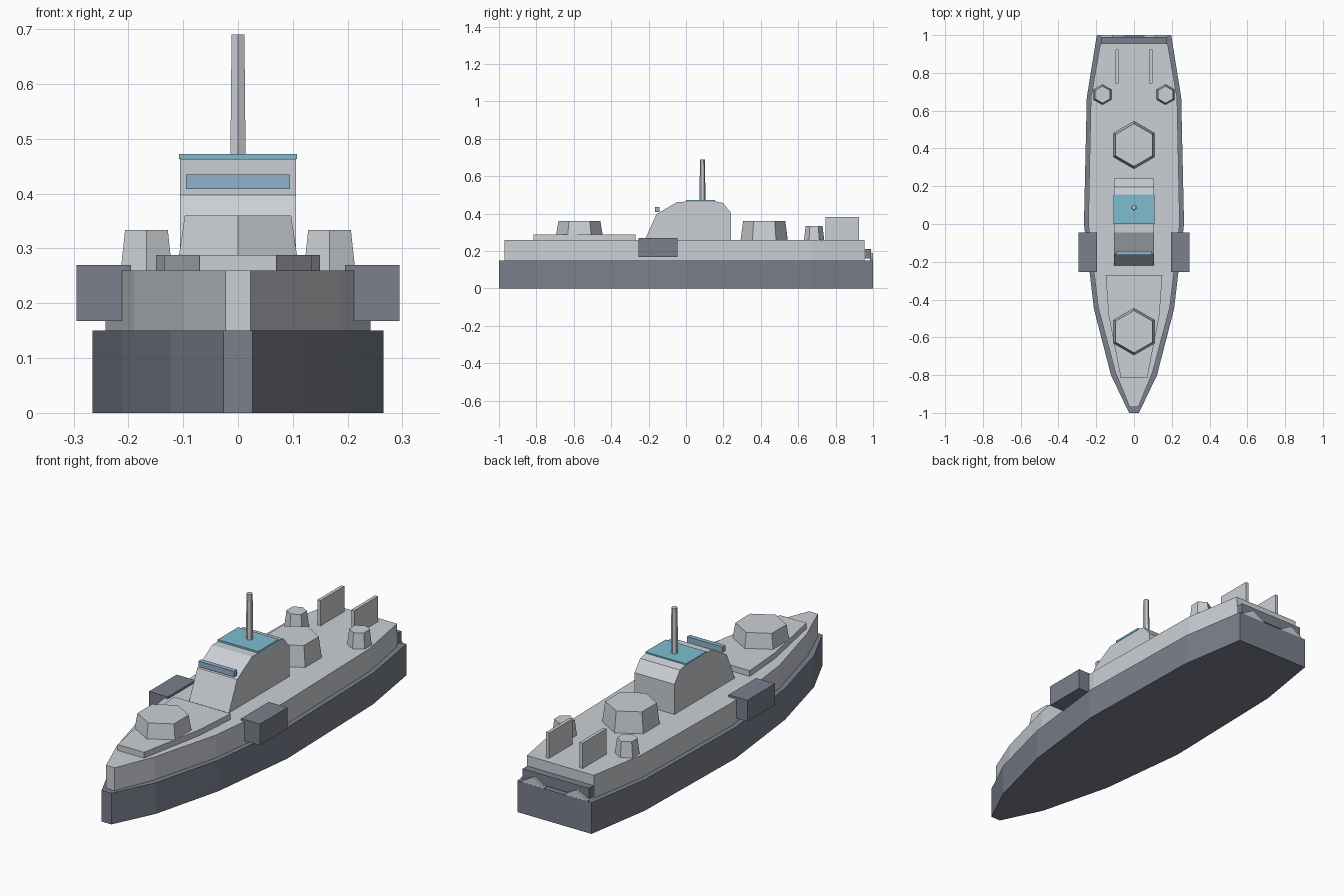
import bpy
import bmesh
from math import sin, cos, pi

cube = bpy.data.objects.get("Cube")
if cube:
    bpy.data.objects.remove(cube)


def make_material(name, rgb):
    mat = bpy.data.materials.new(name)
    mat.use_nodes = True
    mat.diffuse_color = (*rgb, 1)
    mat.node_tree.nodes["Principled BSDF"].inputs["Base Color"].default_value = (*rgb, 1)
    return mat


LIGHT = make_material("light grey", (0.60, 0.63, 0.665))
DARK = make_material("slate grey", (0.195, 0.214, 0.264))
TEAL = make_material("teal", (0.21, 0.51, 0.63))
GLASS = make_material("window blue", (0.28, 0.45, 0.60))


def loft(name, ring_a, ring_b, mat):
    """Flat-shaded solid between two matching rings of points."""
    bm = bmesh.new()
    a = [bm.verts.new(p) for p in ring_a]
    b = [bm.verts.new(p) for p in ring_b]
    bm.faces.new(a)
    bm.faces.new(b)
    for i in range(len(a)):
        j = (i + 1) % len(a)
        bm.faces.new((a[i], a[j], b[j], b[i]))
    bmesh.ops.recalc_face_normals(bm, faces=bm.faces)
    mesh = bpy.data.meshes.new(name)
    bm.to_mesh(mesh)
    bm.free()
    mesh.materials.append(mat)
    obj = bpy.data.objects.new(name, mesh)
    bpy.context.collection.objects.link(obj)
    return obj


def deck(name, half, z0, z1, mat):
    """Symmetric slab from a half outline running bow to stern."""
    outline = half + [(-x, y) for x, y in reversed(half)]
    return loft(name, [(x, y, z0) for x, y in outline],
                [(x, y, z1) for x, y in outline], mat)


def box(name, xs, ys, zs, mat):
    corners = [(xs[0], ys[0]), (xs[1], ys[0]), (xs[1], ys[1]), (xs[0], ys[1])]
    return loft(name, [(x, y, zs[0]) for x, y in corners],
                [(x, y, zs[1]) for x, y in corners], mat)


def hexagon(radius):
    return [(radius * sin(i * pi / 3), radius * cos(i * pi / 3)) for i in range(6)]


def taper(name, x, y, z0, z1, r0, r1, mat):
    """Six-sided tapered drum."""
    return loft(name, [(x + u, y + v, z0) for u, v in hexagon(r0)],
                [(x + u, y + v, z1) for u, v in hexagon(r1)], mat)


# Hull and decks
deck("lower_hull", [(0.026, -1), (0.122, -0.8), (0.212, -0.45), (0.265, 0),
                    (0.25, 0.67), (0.197, 1)], 0, 0.15, DARK)
deck("upper_hull", [(0.023, -0.97), (0.1, -0.78), (0.19, -0.44), (0.242, 0),
                    (0.228, 0.67), (0.178, 0.955)], 0.15, 0.26, LIGHT)
deck("foredeck_plate", [(0.07, -0.815), (0.135, -0.48), (0.15, -0.27)], 0.26, 0.288, LIGHT)

# Bridge from a side profile
profile = [(-0.22, 0.26), (-0.158, 0.397), (-0.045, 0.463), (0.155, 0.466),
           (0.197, 0.457), (0.24, 0.405), (0.24, 0.26)]
loft("bridge", [(-0.106, y, z) for y, z in profile],
     [(0.106, y, z) for y, z in profile], LIGHT)
box("bridge_roof", (-0.108, 0.108), (0, 0.155), (0.463, 0.472), TEAL)
box("bridge_window", (-0.095, 0.095), (-0.165, -0.143), (0.408, 0.435), GLASS)
taper("mast", 0, 0.088, 0.47, 0.69, 0.016, 0.0135, LIGHT)

# Main turrets
taper("front_turret", 0, -0.57, 0.288, 0.36, 0.124, 0.112, LIGHT)
taper("rear_turret", 0, 0.418, 0.26, 0.36, 0.126, 0.113, LIGHT)

# Paired parts
for side, s in (("left", 1), ("right", -1)):
    box(side + "_side_pod", (s * 0.195, s * 0.295), (-0.255, -0.045), (0.168, 0.27), DARK)
    taper(side + "_small_turret", s * 0.167, 0.685, 0.26, 0.334, 0.054, 0.045, LIGHT)
    box(side + "_rear_fin", (s * 0.082, s * 0.098), (0.745, 0.925), (0.26, 0.382), LIGHT)
    loft(side + "_stern_nozzle",
         [(s * 0.115 + u, 0.985, 0.12 + v) for u, v in hexagon(0.07)],
         [(s * 0.115 + u, 0.9995, 0.12 + v) for u, v in hexagon(0.07)], LIGHT)

# Stern bar
box("stern_bar", (-0.176, 0.176), (0.95, 0.99), (0.16, 0.21), DARK)
